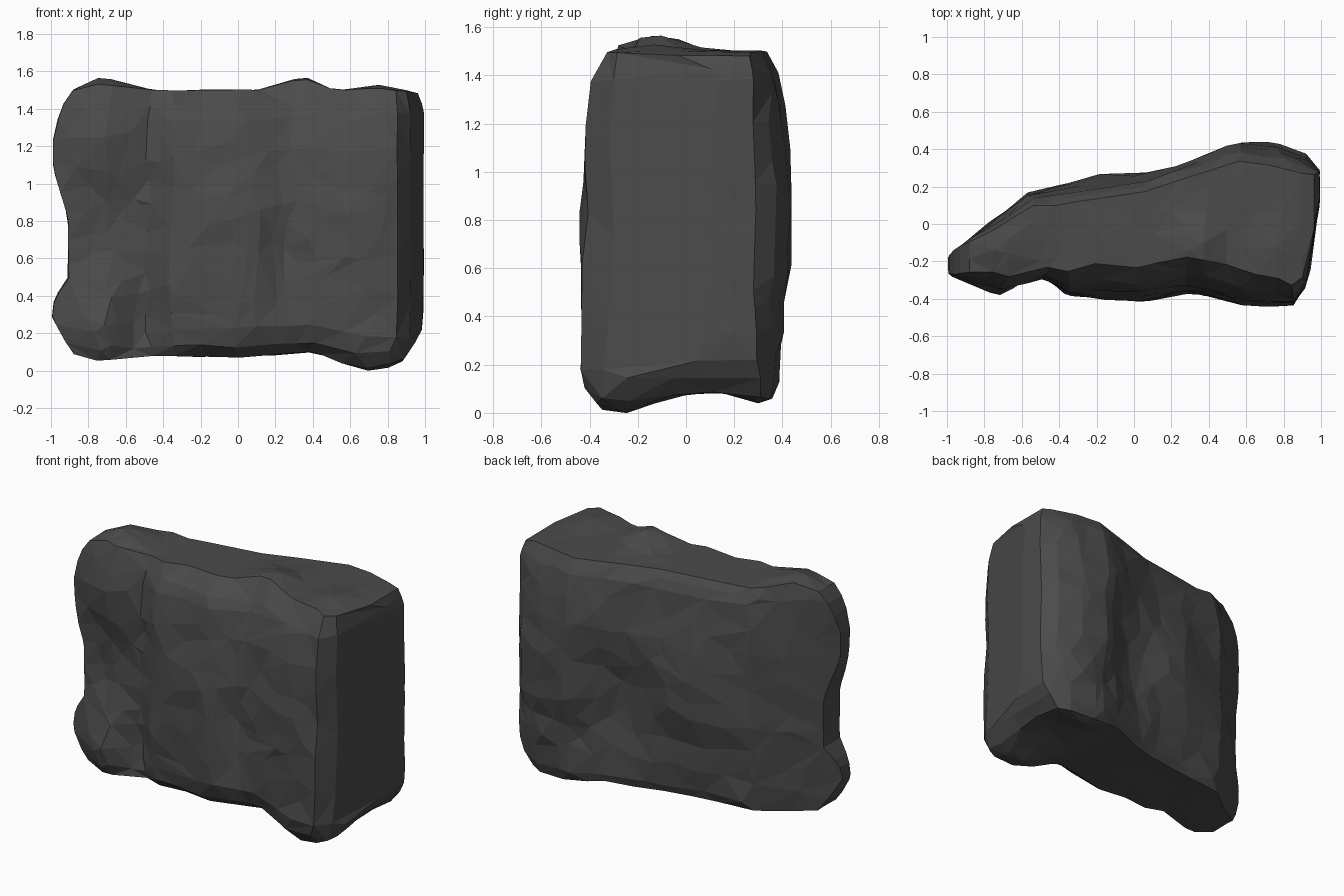
import bpy, bmesh
from math import exp
from mathutils import Vector, noise

cube = bpy.data.objects.get("Cube")
if cube:
    bpy.data.objects.remove(cube, do_unlink=True)

# Outline curves as (position, value) pairs
FRONT = [(-1, -.26), (-.95, -.29), (-.7, -.36), (-.48, -.3), (-.35, -.38), (.05, -.42),
         (.3, -.37), (.6, -.43), (.85, -.44), (.94, -.29), (.96, -.08), (1, .14)]
BACK = [(-1, -.18), (-.85, -.05), (-.57, .19), (0, .27), (.4, .4), (.55, .45),
        (.8, .42), (.95, .36), (1, .27)]
TOP = [(-1, 1.4), (-.93, 1.48), (-.73, 1.57), (-.45, 1.5), (.1, 1.5), (.35, 1.57),
       (.53, 1.5), (.75, 1.53), (.97, 1.48)]
BOTTOM = [(-1, .16), (-.9, .09), (-.75, .05), (-.4, .08), (0, .07), (.4, .1),
          (.58, .03), (.7, 0), (.85, .03), (.93, .09), (1, .13)]
LEFT_END = [(.06, -.88), (.13, -.95), (.22, -1), (.34, -.98), (.47, -.91), (.8, -.91),
            (.95, -.95), (1.12, -.99), (1.3, -.99), (1.43, -.95), (1.5, -.88)]
RIGHT_END = [(.06, .88), (.14, .98), (.3, .99), (1.42, .99), (1.5, .96)]
FRONT_INSET = [(.06, .12), (.1, .05), (.2, .01), (.87, 0), (1.2, .04), (1.38, .09), (1.5, .2)]
BACK_INSET = [(.06, .08), (.1, .06), (.45, .03), (.6, 0), (.95, 0), (1.2, .03),
              (1.42, .06), (1.5, .11)]
# How strongly the front rim is worn back along the width
RIM = [(-1, .1), (-.75, .4), (-.5, .3), (-.2, .9), (.4, 1), (.8, .7), (.95, .2)]

# Lumps and hollows: centre x, z, width, height, push outward
FRONT_LUMPS = [(-.7, .75, .2, .3, -.08), (-.8, .24, .13, .12, .03), (-.53, .3, .08, .2, -.04),
               (.22, .65, .06, .3, -.03), (.1, 1.05, .35, .3, -.02),
               (.75, .12, .16, .12, .02), (.88, .9, .1, .25, -.02)]
BACK_LUMPS = [(.27, .65, .22, .33, -.1), (-.15, .85, .2, .3, .02), (.78, .33, .13, .1, .02),
              (.52, .36, .08, .12, -.03), (-.6, .8, .2, .3, -.03)]


def curve(points, t):
    if t <= points[0][0]:
        return points[0][1]
    for (a, p), (b, q) in zip(points, points[1:]):
        if t <= b:
            return p + (q - p) * (t - a) / (b - a)
    return points[-1][1]


def bell(t, centre, width):
    return exp(-((t - centre) / width) ** 2)


def push(lumps, x, z):
    return sum(h * bell(x, cx, w) * bell(z, cz, d) for cx, cz, w, d, h in lumps)


def rock_point(u, v, w):
    """Map a unit block position (each 0 to 1) onto the rock."""
    level = 1.5 * w + .06 * (1 - w)
    left, right = curve(LEFT_END, level), curve(RIGHT_END, level)
    x = left + (right - left) * u
    front, back = curve(FRONT, x), curve(BACK, x)
    thick = min(1, max(0, (back - front - .15) / .4))
    front += curve(FRONT_INSET, level) * curve(RIM, x) - push(FRONT_LUMPS, x, level)
    back += push(BACK_LUMPS, x, level) - curve(BACK_INSET, level) * thick
    y = front + (back - front) * v
    low, high = curve(BOTTOM, x), curve(TOP, x)
    # Feet and crests fade away from their own depth
    if low < .085:
        low = .085 + (low - .085) * max(bell(y, -.27, .2), .5 * bell(y, .3, .1))
    if high > 1.5:
        high = 1.5 + (high - 1.5) * bell(y, -.12, .17)
    return Vector((x, y, low + (high - low) * w))


# Rock block: a gridded cube shaped by the curves, then roughened
bm = bmesh.new()
bmesh.ops.create_cube(bm, size=1)
bmesh.ops.subdivide_edges(bm, edges=bm.edges[:], cuts=27, use_grid_fill=True)
for vert in bm.verts:
    vert.co = rock_point(*(c + .5 for c in vert.co))
    rough = noise.noise_vector(vert.co * 3.2) * .014 + noise.noise_vector(vert.co * 7) * .012
    rough.z *= .3
    rough.x *= .3
    vert.co += rough
bmesh.ops.triangulate(bm, faces=bm.faces[:])
bmesh.ops.recalc_face_normals(bm, faces=bm.faces[:])

# Centre on the ground
lo = [min(v.co[i] for v in bm.verts) for i in range(3)]
hi = [max(v.co[i] for v in bm.verts) for i in range(3)]
shift = Vector((-(lo[0] + hi[0]) / 2, -(lo[1] + hi[1]) / 2, -lo[2]))
bmesh.ops.translate(bm, verts=bm.verts[:], vec=shift)

mesh = bpy.data.meshes.new("rock")
bm.to_mesh(mesh)
bm.free()
rock = bpy.data.objects.new("rock", mesh)
bpy.context.collection.objects.link(rock)

# Irregular flat facets
facets = rock.modifiers.new("facets", "DECIMATE")
facets.ratio = .09

# Dark grey stone
stone = bpy.data.materials.new("dark grey stone")
stone.use_nodes = True
stone.diffuse_color = (.07, .07, .07, 1)
shader = stone.node_tree.nodes["Principled BSDF"]
shader.inputs["Base Color"].default_value = (.07, .07, .07, 1)
shader.inputs["Roughness"].default_value = .9
mesh.materials.append(stone)
